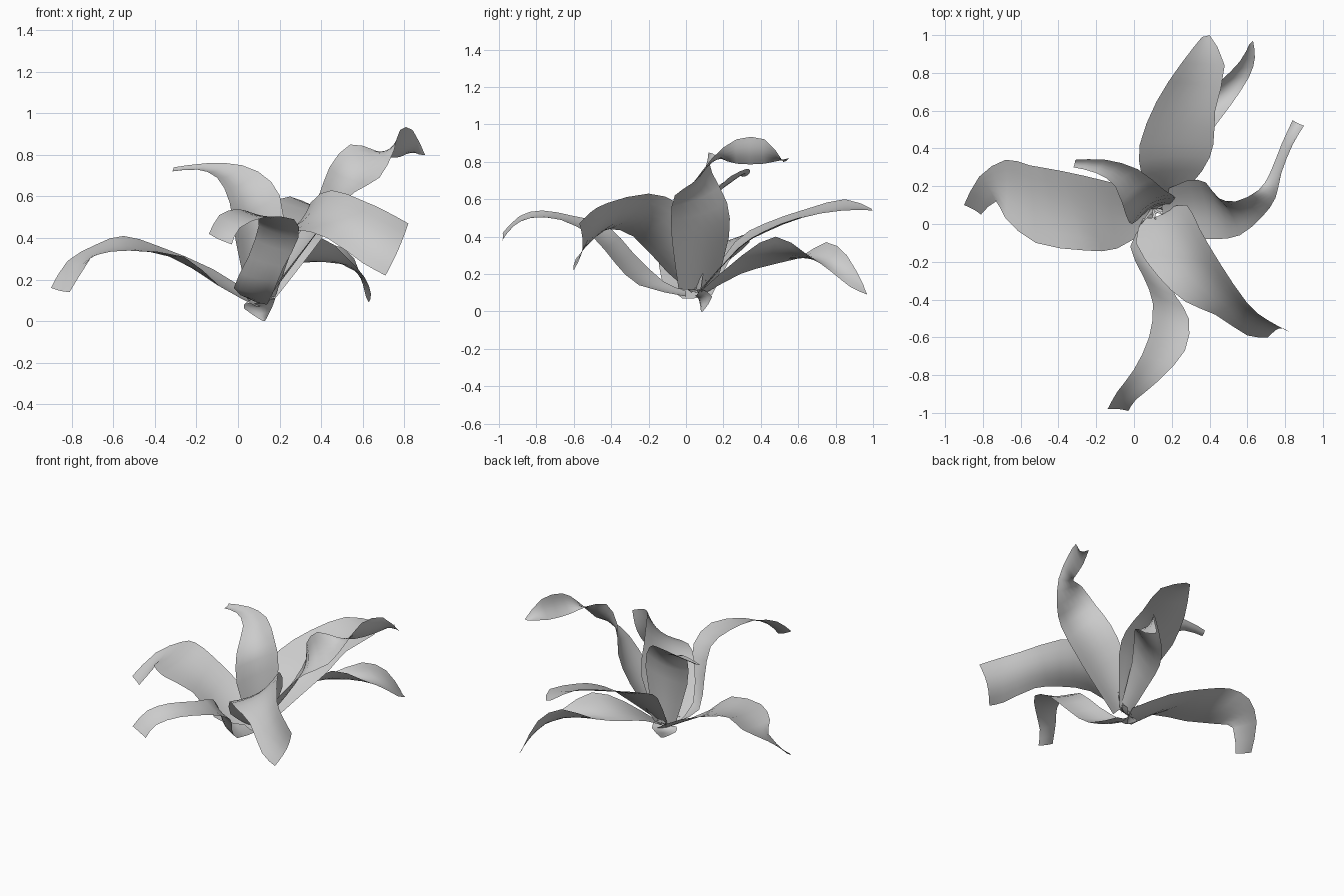
import bpy
import math
import random
from mathutils import Vector

cube = bpy.data.objects.get("Cube")
if cube:
    bpy.data.objects.remove(cube, do_unlink=True)

random.seed(4)
UNIT = 0.01      # rails below are given in hundredths
ACROSS = 6       # strips across each leaf


def make_material(name, colour):
    mat = bpy.data.materials.new(name)
    mat.use_nodes = True
    mat.diffuse_color = colour
    mat.node_tree.nodes["Principled BSDF"].inputs["Base Color"].default_value = colour
    return mat


leaf_grey = make_material("leaf grey", (0.6, 0.6, 0.6, 1))


def add_object(name, verts, faces):
    mesh = bpy.data.meshes.new(name)
    mesh.from_pydata(verts, [], faces)
    mesh.materials.append(leaf_grey)
    for poly in mesh.polygons:
        poly.use_smooth = True
    obj = bpy.data.objects.new(name, mesh)
    bpy.context.collection.objects.link(obj)
    return obj


def smooth_rail(points):
    """Double the points of a rail with a Catmull-Rom midpoint."""
    pts = [Vector(p) * UNIT for p in points]
    out = []
    for i in range(len(pts) - 1):
        before, after = pts[max(i - 1, 0)], pts[min(i + 2, len(pts) - 1)]
        out += [pts[i], ((pts[i] + pts[i + 1]) * 9 - before - after) / 16]
    return out + [pts[-1]]


def leaf(name, left, right, cup):
    """Loft a cupped sheet between the left and right edge of a leaf."""
    left, right = smooth_rail(left), smooth_rail(right)
    count = len(left)
    verts, faces = [], []
    for i in range(count):
        lo, hi = max(i - 1, 0), min(i + 1, count - 1)
        along = (left[hi] + right[hi]) - (left[lo] + right[lo])
        across = right[i] - left[i]
        under = along.cross(across).normalized()
        for j in range(ACROSS + 1):
            t = j / ACROSS
            depth = math.sin(math.pi * t) * cup * across.length
            verts.append(left[i] + across * t + under * depth)
    row = ACROSS + 1
    for i in range(count - 1):
        for j in range(ACROSS):
            a = i * row + j
            faces.append((a, a + row, a + row + 1, a + 1))
    return add_object(name, verts, faces)


# Broad leaf sweeping to the model's right
leaf("right_leaf",
     [(9, -2, 7), (-9, -13, 17), (-26, -14, 31), (-52, -10, 34),
      (-68, 3, 32), (-73, 12, 27), (-81, 5, 14)],
     [(13, 14, 9), (-12, 22, 25), (-38, 28, 36), (-55, 31, 41),
      (-68, 34, 37), (-82, 25, 29), (-90, 10, 16)], 0.06)

# Narrow leaf arching to the front
leaf("front_leaf",
     [(14, 0, 8), (17, -25, 14), (22, -38, 26), (29, -50, 40),
      (27, -67, 49), (13, -83, 50), (1, -93, 45), (-3, -99, 37)],
     [(5, 0, 11), (-2, -12, 16), (5, -28, 31), (10, -42, 46),
      (8, -60, 51), (0, -77, 54), (-9, -89, 51), (-14, -98, 42)], 0.06)

# Wide, steeply tilted leaf to the front left
leaf("front_left_leaf",
     [(18, 8, 12), (28, 10, 40), (35, -3, 57), (45, -20, 63),
      (60, -42, 58), (71, -51, 53), (82, -57, 47)],
     [(5, 3, 10), (1, -10, 21), (13, -28, 40), (27, -41, 44),
      (43, -48, 40), (60, -59, 28), (71, -60, 22)], 0.12)

# Tall leaf that twists over towards the back at its tip
leaf("left_leaf",
     [(13, 16, 14), (28, 23, 40), (38, 22, 58), (44, 14, 74),
      (54, 12, 85), (66, 18, 82), (72, 27, 79), (78, 42, 79), (84, 55, 82)],
     [(14, -4, 12), (31, -7, 34), (43, -8, 49), (56, -6, 62),
      (68, 4, 69), (75, 14, 82), (78, 27, 92), (84, 42, 92), (90, 52, 80)], 0.1)

# Long leaf to the back
leaf("back_leaf",
     [(9, 8, 11), (4, 26, 37), (3, 42, 47), (12, 65, 55),
      (25, 85, 60), (36, 99, 55)],
     [(18, 7, 11), (36, 28, 34), (42, 42, 43), (43, 60, 50),
      (48, 84, 54), (40, 100, 54)], 0.06)

# Low drooping leaf beneath the back leaf, rolling over halfway
leaf("low_back_leaf",
     [(10, 9, 9), (12, 29, 20), (17, 46, 25), (28, 61, 29),
      (45, 75, 37), (56, 86, 30), (61, 95, 14)],
     [(18, 8, 11), (27, 30, 30), (40, 48, 40), (52, 64, 31),
      (61, 78, 21), (64, 88, 13), (63, 97, 9)], 0.06)

# Upright leaf curling over to the right
leaf("upright_leaf",
     [(5, 5, 10), (-1, 0, 38), (-4, 4, 57), (-10, 20, 69),
      (-20, 27, 73), (-32, 30, 72)],
     [(18, 10, 11), (22, 14, 50), (16, 18, 67), (2, 29, 75),
      (-15, 34, 76), (-31, 34, 74)], 0.14)

# Pointed sheath at the foot
leaf("foot_sheath",
     [(4, 5, 9), (3, 7, 6), (12, 8, 0)],
     [(18, 8, 12), (17, 14, 8), (13, 9, 0)], 0.15)


def tendril(name, angle, length):
    """Thin tapered strip curling out of the crown."""
    out = Vector((math.cos(angle), math.sin(angle), 0))
    side = Vector((-out.y, out.x, 0))
    verts, faces = [], []
    steps = 5
    for i in range(steps + 1):
        t = i / steps
        mid = Vector((0.1, 0.08, 0.08)) + out * length * t
        mid.z += length * 0.7 * math.sin(t * 2.2)
        half = side * 0.009 * (1.1 - t)
        verts += [mid - half, mid + half]
        if i:
            a = 2 * i
            faces.append((a - 2, a - 1, a + 1, a))
    add_object(name, verts, faces)


# Small withered strands around the foot
for n in range(6):
    tendril("tendril_" + "abcdef"[n], n * math.tau / 6 + random.random(),
            random.uniform(0.06, 0.11))
